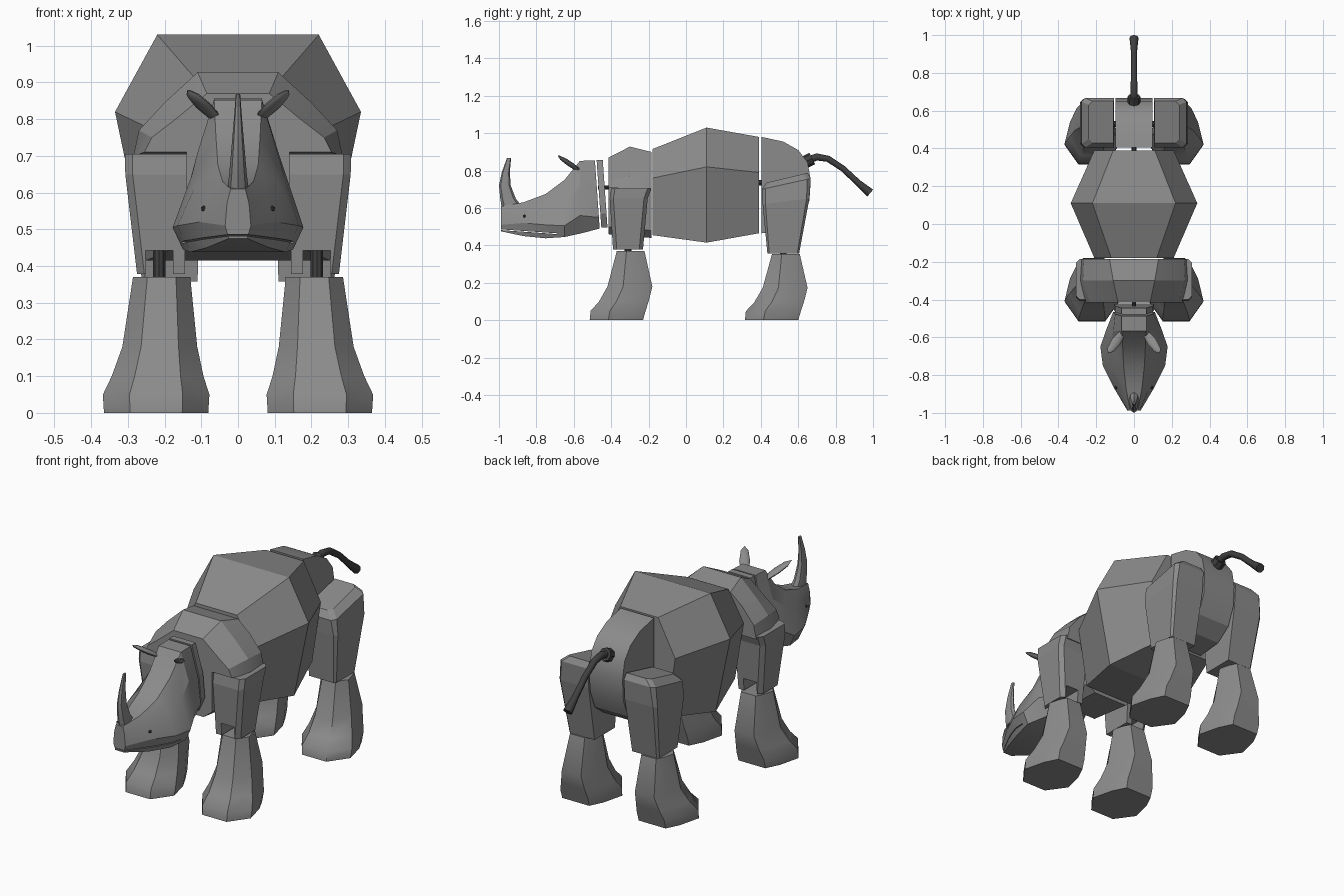
import bpy, bmesh, math
from mathutils import Vector, Matrix

if "Cube" in bpy.data.objects:
    bpy.data.objects.remove(bpy.data.objects["Cube"])

hide = bpy.data.materials.new("hide_grey")
hide.diffuse_color = (0.26, 0.26, 0.26, 1)
hide.use_nodes = True
hide.node_tree.nodes["Principled BSDF"].inputs["Base Color"].default_value = hide.diffuse_color
dark = bpy.data.materials.new("dark")
dark.diffuse_color = (0.05, 0.05, 0.05, 1)
dark.use_nodes = True
dark.node_tree.nodes["Principled BSDF"].inputs["Base Color"].default_value = dark.diffuse_color


def finish(name, bm, smooth=None, mirror=False, mat=hide):
    bmesh.ops.recalc_face_normals(bm, faces=bm.faces[:])
    me = bpy.data.meshes.new(name)
    bm.to_mesh(me)
    bm.free()
    ob = bpy.data.objects.new(name, me)
    bpy.context.collection.objects.link(ob)
    me.materials.append(mat)
    if smooth:
        bpy.ops.object.select_all(action='DESELECT')
        ob.select_set(True)
        bpy.context.view_layer.objects.active = ob
        bpy.ops.object.shade_smooth_by_angle(angle=math.radians(smooth))
    if mirror:
        ob.modifiers.new("mirror", 'MIRROR').use_mirror_merge = False
    return ob


def loft(name, rings, **kw):
    bm = bmesh.new()
    rows = [[bm.verts.new(p) for p in r] for r in rings]
    n = len(rows[0])
    for a, b in zip(rows, rows[1:]):
        for i in range(n):
            j = (i + 1) % n
            bm.faces.new((a[i], a[j], b[j], b[i]))
    bm.faces.new(rows[0])
    bm.faces.new(rows[-1])
    return finish(name, bm, **kw)


def section(y, half, slant=0):
    """Symmetric ring at y from (half width, z) pairs, top to bottom."""
    z0 = half[0][1]
    pts = half + [(-x, z) for x, z in reversed(half)]
    return [(x, y + slant * (z0 - z), z) for x, z in pts]


def rod(name, p, q, r, sides=10, **kw):
    p, q = Vector(p), Vector(q)
    m = Matrix.Translation((p + q) / 2) @ (q - p).to_track_quat('Z', 'Y').to_matrix().to_4x4()
    bm = bmesh.new()
    bmesh.ops.create_cone(bm, cap_ends=True, segments=sides, radius1=r, radius2=r,
                          depth=(q - p).length, matrix=m)
    return finish(name, bm, mat=dark, **kw)


def cut(ob, name, centre, size, tilt=0):
    bm = bmesh.new()
    m = Matrix.Translation(centre) @ Matrix.Rotation(tilt, 4, 'X') @ Matrix.Diagonal((*size, 1))
    bmesh.ops.create_cube(bm, size=1, matrix=m)
    c = finish(name, bm)
    c.hide_render = True
    c.hide_viewport = True
    mod = ob.modifiers.new("cut", 'BOOLEAN')
    mod.operation = 'DIFFERENCE'
    mod.object = c
    mod.solver = 'EXACT'


# Faceted barrel body
loft("body", [
    section(-0.18, [(0.12, 0.915), (0.21, 0.76), (0.16, 0.455)]),
    section(0.11, [(0.22, 1.03), (0.335, 0.82), (0.25, 0.415)]),
    section(0.39, [(0.11, 0.98), (0.21, 0.79), (0.16, 0.465)])])

# Shoulder mantle and the chest under it
loft("shoulder_mantle", [
    section(-0.415, [(0.085, 0.87), (0.17, 0.80), (0.235, 0.75), (0.255, 0.71)]),
    section(-0.30, [(0.11, 0.928), (0.20, 0.845), (0.27, 0.77), (0.285, 0.70)]),
    section(-0.185, [(0.13, 0.90), (0.20, 0.84), (0.265, 0.76), (0.28, 0.69)])], smooth=25)
loft("chest", [
    section(-0.415, [(0.14, 0.71), (0.14, 0.50), (0.09, 0.46)]),
    section(-0.185, [(0.14, 0.70), (0.14, 0.48), (0.10, 0.44)])])

# Narrow rounded hips, a side profile given thickness
hip = [(0.405, 0.98), (0.52, 0.955), (0.60, 0.91), (0.65, 0.845), (0.667, 0.75),
       (0.66, 0.64), (0.62, 0.54), (0.54, 0.48), (0.405, 0.465)]
loft("hips", [[(x, y, z) for y, z in hip] for x in (-0.097, 0.097)], smooth=30)

# Neck plate
neck = [(0.065, 0.857), (0.10, 0.70), (0.105, 0.57), (0.07, 0.495)]
loft("neck", [section(-0.478, neck, 0.07), section(-0.445, neck, 0.07)])

# Head, lofted from the back of the skull to the snout
head = loft("head", [
    section(-0.487, [(0.065, 0.855), (0.10, 0.70), (0.11, 0.55), (0.07, 0.49)], 0.07),
    section(-0.567, [(0.065, 0.852), (0.11, 0.71), (0.15, 0.56), (0.11, 0.463)]),
    section(-0.65, [(0.06, 0.75), (0.125, 0.65), (0.178, 0.505), (0.15, 0.445)]),
    section(-0.75, [(0.055, 0.675), (0.12, 0.61), (0.165, 0.51), (0.13, 0.438)]),
    section(-0.87, [(0.042, 0.63), (0.08, 0.585), (0.105, 0.52), (0.085, 0.45)]),
    section(-0.988, [(0.02, 0.61), (0.03, 0.57), (0.035, 0.51), (0.025, 0.475)])],
    smooth=22)
cut(head, "mouth_cutter", (0, -0.85, 0.474), (0.5, 0.32, 0.004), -0.07)

# Nose horn: (front y, back y, z, half width)
horn = [(-0.985, -0.87, 0.60, 0.03), (-0.993, -0.91, 0.65, 0.024), (-1.0, -0.937, 0.72, 0.018),
        (-0.985, -0.942, 0.79, 0.012), (-0.957, -0.935, 0.868, 0.006)]
loft("horn", [[(w * math.cos(t), (f + b) / 2 + (b - f) / 2 * math.sin(t), z)
               for t in [i * math.pi / 4 for i in range(8)]] for f, b, z, w in horn], smooth=40)

# Leaf shaped ears
p, q = Vector((0.05, -0.56, 0.793)), Vector((0.138, -0.685, 0.88))
bm = bmesh.new()
bmesh.ops.create_uvsphere(bm, u_segments=8, v_segments=6, radius=1, matrix=Matrix.Translation(
    (p + q) / 2) @ (q - p).to_track_quat('Y', 'Z').to_matrix().to_4x4()
    @ Matrix.Diagonal((0.026, (q - p).length / 2, 0.012, 1)))
finish("ears", bm, smooth=45, mirror=True)

# Small eyes
bm = bmesh.new()
bmesh.ops.create_icosphere(bm, subdivisions=1, radius=0.009,
                           matrix=Matrix.Translation((0.093, -0.865, 0.556)))
finish("eyes", bm, mirror=True, mat=dark)

# Lower legs with flared feet: (z, x centre, x half, y front, y back)
foot = [(0.5, -1), (1, -0.3), (0.8, 0.5), (0.55, 1)]
foot += [(-x, y) for x, y in reversed(foot)]
levels = [(0, 0.223, 0.142, -0.515, -0.23), (0.05, 0.223, 0.145, -0.51, -0.216),
          (0.10, 0.219, 0.125, -0.465, -0.20), (0.18, 0.213, 0.102, -0.42, -0.18),
          (0.37, 0.208, 0.078, -0.37, -0.222)]
for name, dy, h in (("front_lower_legs", 0, 1), ("hind_lower_legs", 0.83, 0.96)):
    loft(name, [[(c + px * w, dy + (f + b) / 2 + py * (b - f) / 2, z * h) for px, py in foot]
                for z, c, w, f, b in levels], smooth=42, mirror=True)


# Upper leg blocks: (inner x, outer x, front y, back y, z), bevelled outer corners
def block_ring(x0, x1, y0, y1, z, lift=0, c=0.02):
    pts = [(x0, y0), (x1 - c, y0), (x1, y0 + c), (x1, y1 - c), (x1 - c, y1), (x0, y1)]
    return [(x, y, z + lift * (y - y0)) for x, y in pts]


thigh = loft("front_upper_legs", [
    block_ring(0.145, 0.275, -0.39, -0.23, 0.378),
    block_ring(0.14, 0.307, -0.408, -0.205, 0.65),
    block_ring(0.14, 0.308, -0.40, -0.185, 0.705)])
cut(thigh, "knee_notch_cutter", (0.215, -0.31, 0.40), (0.075, 0.4, 0.085))
thigh.modifiers.new("mirror", 'MIRROR')
loft("hind_upper_legs", [
    block_ring(0.11, 0.262, 0.435, 0.605, 0.358, 0, 0.01),
    block_ring(0.105, 0.285, 0.41, 0.66, 0.62, 0.13, 0.015),
    block_ring(0.105, 0.278, 0.405, 0.667, 0.70, 0.22, 0.02),
    block_ring(0.108, 0.24, 0.43, 0.65, 0.735, 0.24, 0.02)], mirror=True)

# Joint pins
rod("knee_pins", (0.215, -0.31, 0.34), (0.215, -0.31, 0.46), 0.018, mirror=True)
rod("hind_knee_pins", (0.20, 0.52, 0.32), (0.20, 0.52, 0.40), 0.018, mirror=True)
rod("hip_axle", (-0.15, 0.53, 0.67), (0.15, 0.53, 0.67), 0.016)
rod("shoulder_axle", (-0.18, -0.30, 0.60), (0.18, -0.30, 0.60), 0.016)
rod("waist_pin", (0, 0.36, 0.735), (0, 0.44, 0.735), 0.015)
rod("neck_pin", (0, -0.47, 0.71), (0, -0.38, 0.71), 0.01)

# Tail socket and tail
rod("tail_socket", (0, 0.635, 0.845), (0, 0.675, 0.865), 0.034, 8)
path = [(0.65, 0.855, 0.02), (0.70, 0.873, 0.019), (0.76, 0.863, 0.017), (0.84, 0.81, 0.016),
        (0.92, 0.735, 0.017), (0.985, 0.68, 0.024)]
dirs = [Vector((0, path[min(i + 1, 5)][0] - path[max(i - 1, 0)][0],
                path[min(i + 1, 5)][1] - path[max(i - 1, 0)][1])).normalized() for i in range(6)]
loft("tail", [[(r * math.cos(t), y - d.z * r * math.sin(t), z + d.y * r * math.sin(t))
               for t in [k * math.pi / 4 for k in range(8)]]
              for (y, z, r), d in zip(path, dirs)], smooth=50, mat=dark)
